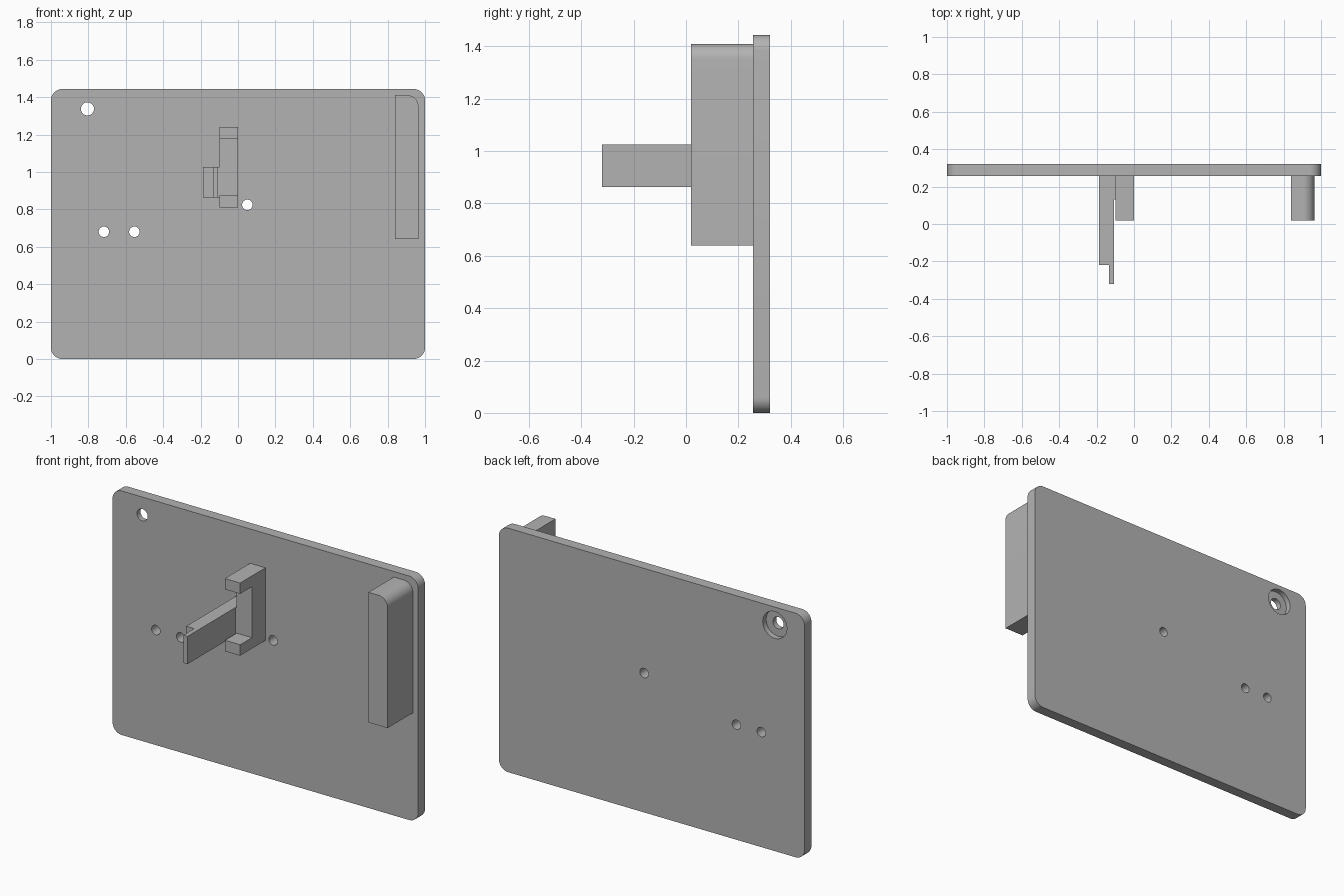
import bpy
import bmesh
import math

if "Cube" in bpy.data.objects:
    bpy.data.objects.remove(bpy.data.objects["Cube"], do_unlink=True)

GREY = (0.45, 0.45, 0.45, 1)
grey = bpy.data.materials.new("plain grey")
grey.use_nodes = True
grey.diffuse_color = GREY
grey.node_tree.nodes["Principled BSDF"].inputs["Base Color"].default_value = GREY

PLATE_FRONT, PLATE_BACK = 0.256, 0.32


def extrude(name, points, direction, round_edges=None, radius=0.06):
    """Extrude a closed 3D outline and optionally round the edges a rule picks."""
    bm = bmesh.new()
    face = bm.faces.new([bm.verts.new(p) for p in points])
    moved = bmesh.ops.extrude_face_region(bm, geom=[face])["geom"]
    bmesh.ops.translate(bm, vec=direction,
                        verts=[v for v in moved if isinstance(v, bmesh.types.BMVert)])
    if round_edges:
        bmesh.ops.bevel(bm, geom=[e for e in bm.edges if round_edges(e)],
                        offset=radius, segments=10, profile=0.5, affect='EDGES')
    bmesh.ops.recalc_face_normals(bm, faces=bm.faces)
    mesh = bpy.data.meshes.new(name)
    bm.to_mesh(mesh)
    bm.free()
    obj = bpy.data.objects.new(name, mesh)
    bpy.context.collection.objects.link(obj)
    mesh.materials.append(grey)
    return obj


def slab(name, x0, x1, y0, y1, z0, z1, round_edges=None):
    outline = [(x0, y0, z0), (x1, y0, z0), (x1, y0, z1), (x0, y0, z1)]
    return extrude(name, outline, (0, y1 - y0, 0), round_edges)


def along_y(edge):
    a, b = (v.co for v in edge.verts)
    return abs(a.y - b.y) > 0.01


def drill(target, x, z, radius, y0, y1):
    """Cut a round hole running along y."""
    bpy.ops.mesh.primitive_cylinder_add(
        vertices=40, radius=radius, depth=y1 - y0,
        location=(x, (y0 + y1) / 2, z), rotation=(math.pi / 2, 0, 0))
    cutter = bpy.context.object
    cutter.hide_render = True
    cutter.data.materials.append(grey)
    mod = target.modifiers.new("hole", 'BOOLEAN')
    mod.operation = 'DIFFERENCE'
    mod.solver = 'EXACT'
    mod.object = cutter
    bpy.context.view_layer.objects.active = target
    bpy.ops.object.modifier_apply(modifier=mod.name)
    bpy.data.objects.remove(cutter, do_unlink=True)


# Back plate with rounded corners
plate = slab("back_plate", -1, 1, PLATE_FRONT, PLATE_BACK, 0, 1.443, along_y)

# Screw holes, then the corner hole with its counterbore on the back
for x, z in [(-0.717, 0.68), (-0.554, 0.68), (0.05, 0.824)]:
    drill(plate, x, z, 0.028, 0.2, 0.4)
drill(plate, -0.805, 1.337, 0.035, 0.2, 0.4)
drill(plate, -0.805, 1.337, 0.079, 0.288, 0.4)

# Side block, rounded along its outer top edge
block = slab("side_block", 0.84, 0.965, 0.02, PLATE_FRONT, 0.64, 1.41,
             lambda e: along_y(e) and all(v.co.x > 0.9 and v.co.z > 1 for v in e.verts))

# C-shaped bracket, open to the front
profile = [(PLATE_FRONT, 0.81), (0.02, 0.81), (0.02, 0.875), (0.13, 0.875),
           (0.13, 1.176), (0.02, 1.176), (0.02, 1.24), (PLATE_FRONT, 1.24)]
bracket = extrude("c_bracket", [(-0.1, y, z) for y, z in profile], (0.1, 0, 0))

# Arm beside the bracket, stepped down to a thin tongue at the tip
plan = [(-0.186, PLATE_FRONT), (-0.186, -0.218), (-0.133, -0.218), (-0.133, -0.32),
        (-0.106, -0.32), (-0.106, 0.13), (-0.1, 0.13), (-0.1, PLATE_FRONT)]
arm = extrude("stepped_arm", [(x, y, 0.862) for x, y in plan], (0, 0, 0.164))

# Smooth the rounded edges, keep the rest sharp
for obj in bpy.context.selected_objects:
    obj.select_set(False)
for obj in (plate, block, bracket, arm):
    obj.select_set(True)
bpy.context.view_layer.objects.active = plate
bpy.ops.object.shade_smooth_by_angle(angle=math.radians(30))
